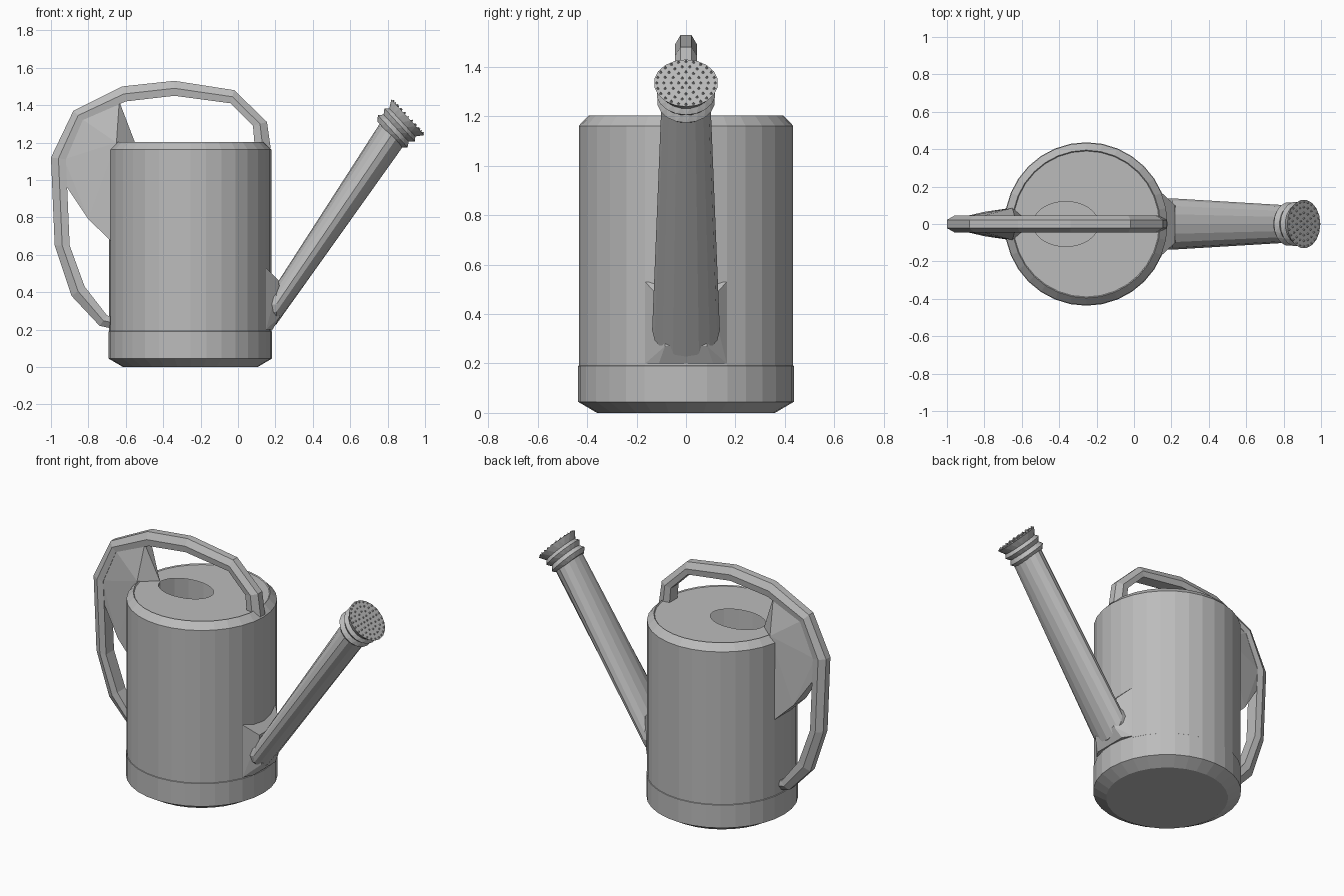
import bpy, bmesh, math
from mathutils import Vector

cube = bpy.data.objects.get("Cube")
if cube:
    bpy.data.objects.remove(cube, do_unlink=True)

metal = bpy.data.materials.new("grey_metal")
metal.use_nodes = True
GREY = (0.5, 0.5, 0.5, 1)
metal.diffuse_color = GREY
metal.node_tree.nodes["Principled BSDF"].inputs["Base Color"].default_value = GREY


def finish(name, bm):
    bmesh.ops.recalc_face_normals(bm, faces=bm.faces)
    mesh = bpy.data.meshes.new(name)
    bm.to_mesh(mesh)
    bm.free()
    mesh.materials.append(metal)
    obj = bpy.data.objects.new(name, mesh)
    bpy.context.collection.objects.link(obj)
    return obj


def loft(name, rings, cap_start=True, cap_end=True):
    """Skin a list of point rings with quads."""
    bm = bmesh.new()
    loops = [[bm.verts.new(p) for p in ring] for ring in rings]
    n = len(loops[0])
    for a, b in zip(loops, loops[1:]):
        for i in range(n):
            j = (i + 1) % n
            bm.faces.new((a[i], a[j], b[j], b[i]))
    if cap_start:
        bm.faces.new(loops[0][::-1])
    if cap_end:
        bm.faces.new(loops[-1])
    return finish(name, bm)


def hull(name, points):
    bm = bmesh.new()
    for p in points:
        bm.verts.new(p)
    out = bmesh.ops.convex_hull(bm, input=bm.verts)
    junk = {g for g in out["geom_interior"] if isinstance(g, bmesh.types.BMVert)}
    bmesh.ops.delete(bm, geom=list(junk), context='VERTS')
    return finish(name, bm)


def ring(center, u, v, n, turn=0.0):
    c, u, v = Vector(center), Vector(u), Vector(v)
    angles = [2 * math.pi * (i + turn) / n for i in range(n)]
    return [c + u * math.cos(a) + v * math.sin(a) for a in angles]


def mirror_y(points):
    return [(x, s * y, z) for x, y, z in points for s in (1, -1)]


# Body: chamfered drum, with an oval filling hole in its lid
CX, SIDES = -0.255, 32
profile = [(0.36, 0), (0.437, 0.045), (0.437, 0.19), (0.434, 0.192),
           (0.434, 1.162), (0.395, 1.203), (0.39, 1.197)]
rings = [ring((CX, 0, z), (r, 0, 0), (0, r, 0), SIDES) for r, z in profile]
rings.append(ring((-0.365, 0, 1.197), (0.175, 0, 0), (0, 0.12, 0), SIDES))
loft("body", rings, cap_end=False)

# Handle: bevelled strap following an outer and an inner path
outer = [(0.175, 1.17), (0.155, 1.31), (-0.02, 1.48), (-0.34, 1.53), (-0.62, 1.50),
         (-0.88, 1.37), (-1.0, 1.12), (-0.98, 0.65), (-0.89, 0.38), (-0.74, 0.22), (-0.67, 0.205)]
inner = [(0.09, 1.17), (0.08, 1.29), (-0.04, 1.41), (-0.34, 1.45), (-0.60, 1.42),
         (-0.83, 1.32), (-0.92, 1.11), (-0.90, 0.65), (-0.82, 0.43), (-0.70, 0.275), (-0.67, 0.27)]
section = [(0, -0.022), (0, 0.022), (0.5, 0.045), (1, 0.04), (1, -0.04), (0.5, -0.045)]
loft("handle", [[(o[0] + (i[0] - o[0]) * t, y, o[1] + (i[1] - o[1]) * t) for t, y in section]
                for o, i in zip(outer, inner)])

# Handle brace: wedge between the drum and the handle
hull("handle_brace", mirror_y([
    (-0.635, 0.03, 1.42), (-0.84, 0.035, 1.33), (-0.93, 0.035, 1.11), (-0.92, 0.035, 0.97),
    (-0.80, 0.065, 0.79), (-0.665, 0.085, 0.66), (-0.65, 0.085, 1.2)]) + [(-0.55, 0, 1.198)])

# Spout socket
hull("spout_socket", mirror_y([
    (0.15, 0.165, 0.2), (0.15, 0.165, 0.53), (0.185, 0.11, 0.2),
    (0.225, 0.085, 0.27), (0.22, 0.1, 0.46)]))

# Spout: upright oval at the drum, round at the tip
loft("spout", [
    ring((0.15, 0, 0.335), (0, 0.137, 0), (0, 0, 0.107), 16),
    ring((0.205, 0, 0.335), (0, 0.137, 0), (0, 0, 0.107), 16),
    ring((0.82, 0, 1.24), (0, 0.1, 0), (-0.0615, 0, 0.062), 16)])

# Rose: two zigzag collars flaring to a flat face
AXIS = Vector((0.735, 0, 0.68)).normalized()
ACROSS = Vector((0, 1, 0))
UP = AXIS.cross(ACROSS)
FACE = Vector((0.908, 0, 1.335))
collar = [(-0.135, 0.095), (-0.11, 0.117), (-0.085, 0.1), (-0.06, 0.12), (-0.04, 0.104), (0, 0.13)]
N = 18
bm = bmesh.new()
loops = []
for k, (d, r) in enumerate(collar):
    turn = 0.5 if k % 2 else 0
    loops.append([bm.verts.new(p) for p in ring(FACE + AXIS * d, ACROSS * r, UP * r, N, turn)])
for k, (a, b) in enumerate(zip(loops, loops[1:])):
    for i in range(N):
        j = (i + 1) % N
        if k % 2 == 0:
            bm.faces.new((a[i], a[j], b[i]))
            bm.faces.new((a[j], b[j], b[i]))
        else:
            bm.faces.new((a[i], a[j], b[j]))
            bm.faces.new((a[i], b[j], b[i]))
bm.faces.new(loops[0][::-1])
bm.faces.new(loops[-1])
finish("rose", bm)

# Spray nozzles: small cones in concentric circles on the rose face
bm = bmesh.new()
for radius, count in ((0, 1), (0.03, 6), (0.06, 12), (0.09, 18), (0.118, 24)):
    for p in ring(FACE, ACROSS * radius, UP * radius, count):
        base = [bm.verts.new(q) for q in ring(p - AXIS * 0.002, ACROSS * 0.007, UP * 0.007, 6)]
        tip = bm.verts.new(p + AXIS * 0.01)
        for i in range(6):
            bm.faces.new((base[i], base[(i + 1) % 6], tip))
        bm.faces.new(base[::-1])
finish("spray_nozzles", bm)
